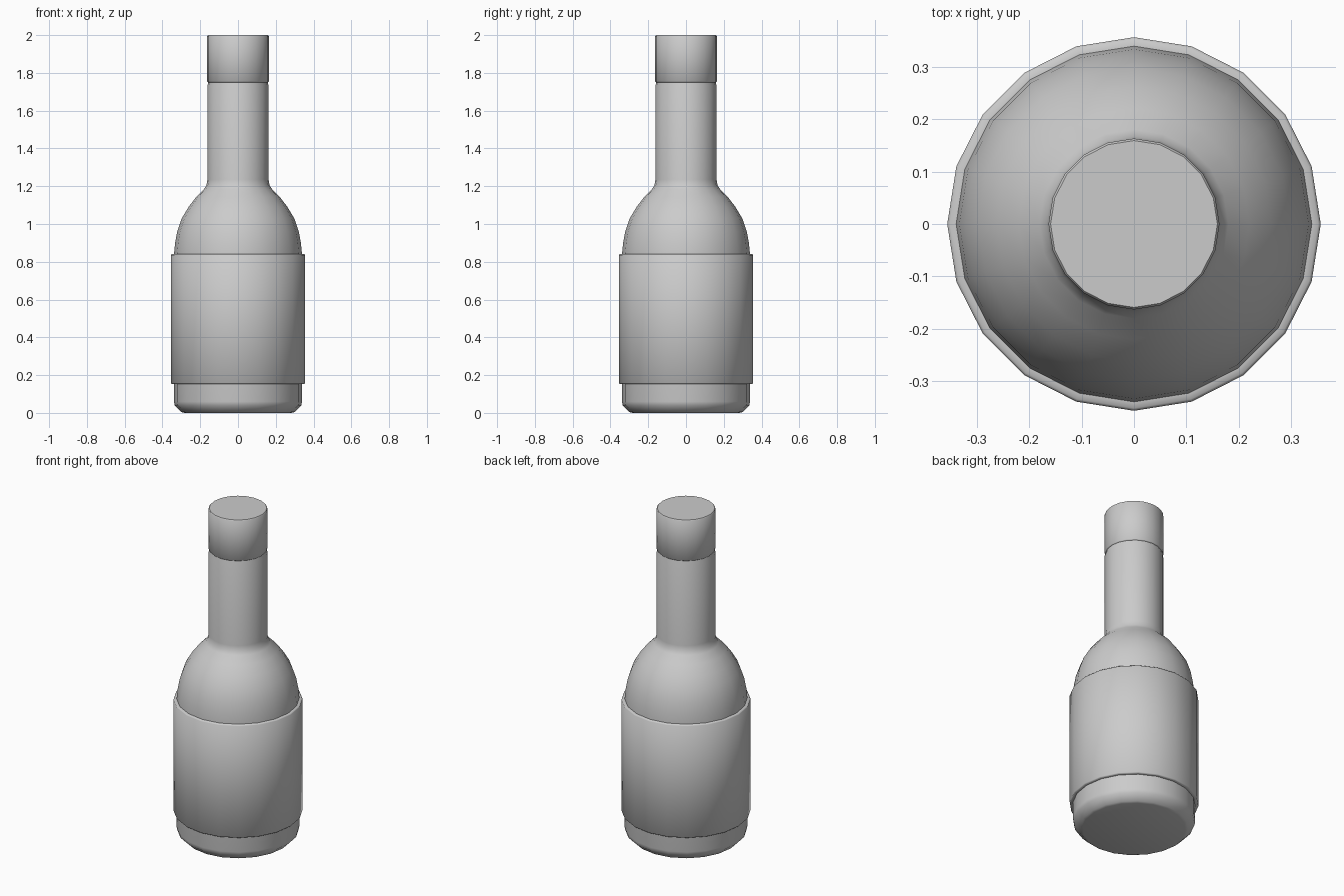
import bpy
import math

if "Cube" in bpy.data.objects:
    bpy.data.objects.remove(bpy.data.objects["Cube"], do_unlink=True)

SIDES = 20

grey = bpy.data.materials.new("plain grey")
grey.use_nodes = True
colour = (0.6, 0.6, 0.6, 1)
grey.diffuse_color = colour
grey.node_tree.nodes["Principled BSDF"].inputs["Base Color"].default_value = colour


def lathe(name, profile, closed=False):
    """Spin (radius, height) points round z; open profiles get end caps."""
    verts, faces = [], []
    for r, z in profile:
        for i in range(SIDES):
            a = 2 * math.pi * i / SIDES
            verts.append((r * math.cos(a), r * math.sin(a), z))
    n = len(profile)
    for k in range(n if closed else n - 1):
        low, high = k * SIDES, (k + 1) % n * SIDES
        for i in range(SIDES):
            j = (i + 1) % SIDES
            faces.append((low + i, low + j, high + j, high + i))
    if not closed:
        faces.append(tuple(reversed(range(SIDES))))
        faces.append(tuple(range((n - 1) * SIDES, n * SIDES)))
    mesh = bpy.data.meshes.new(name)
    mesh.from_pydata(verts, [], faces)
    mesh.materials.append(grey)
    obj = bpy.data.objects.new(name, mesh)
    bpy.context.collection.objects.link(obj)
    bpy.ops.object.select_all(action="DESELECT")
    obj.select_set(True)
    bpy.context.view_layer.objects.active = obj
    bpy.ops.object.shade_smooth_by_angle(angle=math.radians(50))
    return obj


# Bottle: bevelled foot, straight body, domed shoulder and neck
lathe("bottle", [
    (0.285, 0), (0.30, 0.005), (0.335, 0.04), (0.339, 0.06),
    (0.339, 0.84), (0.333, 0.90), (0.322, 0.96), (0.298, 1.03),
    (0.262, 1.09), (0.22, 1.145), (0.18, 1.185), (0.167, 1.205),
    (0.162, 1.235), (0.162, 1.735), (0.158, 1.745), (0.158, 1.76),
])

# Label: thin sleeve with softened rims
lathe("label_sleeve", [
    (0.337, 0.153), (0.351, 0.153), (0.356, 0.158),
    (0.356, 0.835), (0.351, 0.84), (0.337, 0.84),
], closed=True)

# Cap closing the neck
lathe("cap", [
    (0.158, 1.75), (0.163, 1.755), (0.163, 1.995), (0.159, 2.0),
])
